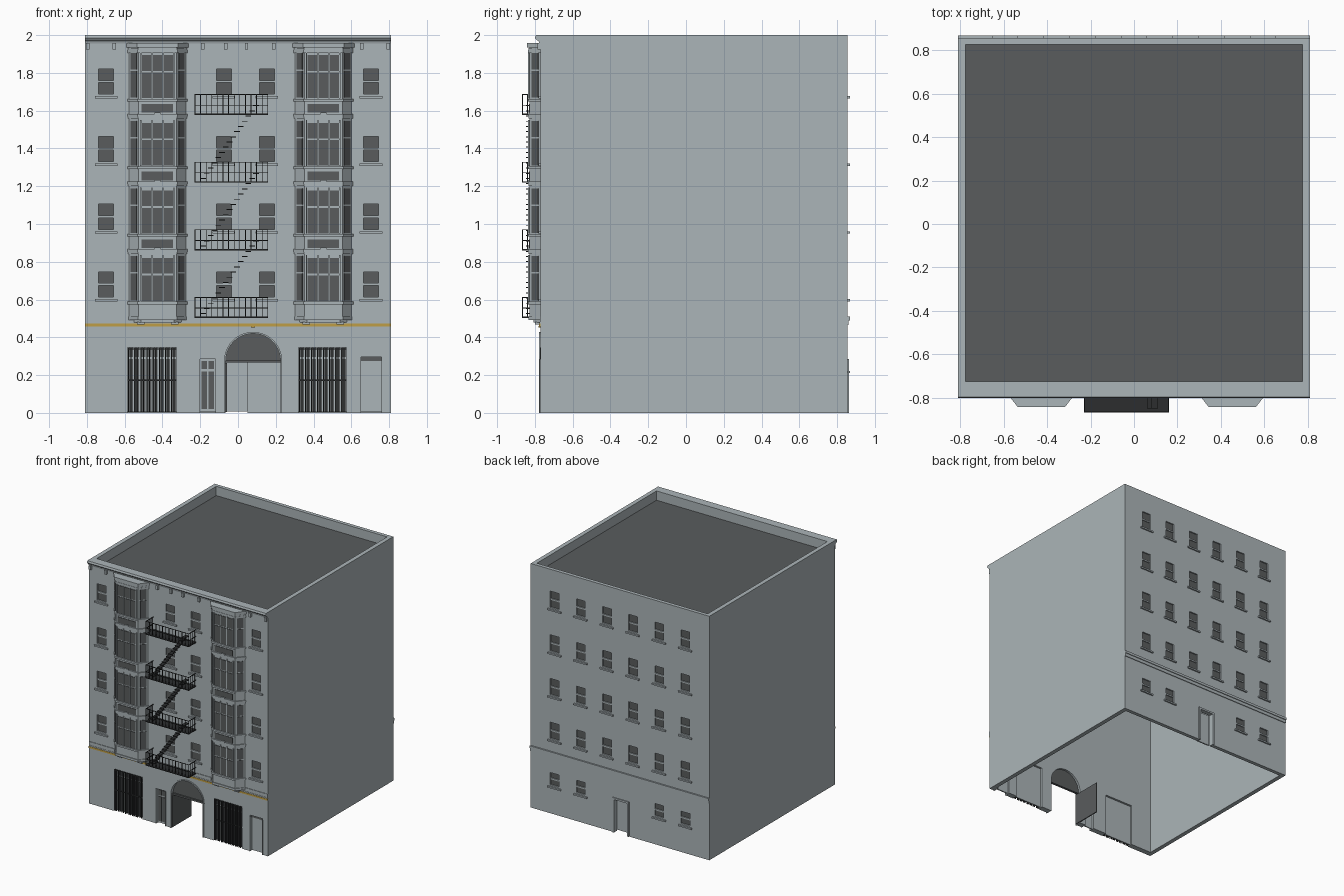
import bpy, bmesh
from math import pi, sin, cos
from mathutils import Vector

cube = bpy.data.objects.get("Cube")
if cube:
    bpy.data.objects.remove(cube)


def material(name, r, g, b):
    m = bpy.data.materials.new(name)
    m.use_nodes = True
    m.diffuse_color = (r, g, b, 1)
    m.node_tree.nodes["Principled BSDF"].inputs["Base Color"].default_value = (r, g, b, 1)
    return m


STONE = material("pale_stone", .41, .46, .48)
DARK = material("dark_grey_glass", .10, .107, .11)
IRON = material("black_iron", .025, .027, .028)
GOLD = material("gold_trim", .52, .34, .06)

FRONT, BACK, STEP = -.77, .855, .358
FLOORS = [.595 + STEP * k for k in range(4)]


class Part:
    """Collects solids into one mesh object."""

    def __init__(self, name, mat):
        self.name, self.mat, self.bm = name, mat, bmesh.new()

    def prism(self, pts, vec):
        a = [self.bm.verts.new(p) for p in pts]
        b = [self.bm.verts.new(Vector(p) + Vector(vec)) for p in pts]
        self.bm.faces.new(a)
        self.bm.faces.new(b[::-1])
        for i in range(len(a)):
            j = (i + 1) % len(a)
            self.bm.faces.new((a[j], a[i], b[i], b[j]))

    def box(self, x0, x1, y0, y1, z0, z1):
        self.prism([(x0, y0, z0), (x1, y0, z0), (x1, y1, z0), (x0, y1, z0)], (0, 0, z1 - z0))

    def slab(self, a, b, u0, u1, z0, z1, out):
        """Plate standing off the wall segment a-b, between fractions u0 and u1."""
        a, b = Vector(a), Vector(b)
        d = b - a
        n = Vector((d.y, -d.x)).normalized() * out
        p, q = a + d * u0, a + d * u1
        self.prism([(*v, z0) for v in (p, q, q + n, p + n)], (0, 0, z1 - z0))

    def done(self):
        bmesh.ops.recalc_face_normals(self.bm, faces=self.bm.faces)
        me = bpy.data.meshes.new(self.name)
        self.bm.to_mesh(me)
        self.bm.free()
        me.materials.append(self.mat)
        ob = bpy.data.objects.new(self.name, me)
        bpy.context.scene.collection.objects.link(ob)
        return ob


def cut(target, part):
    cutter = part.done()
    cutter.hide_render = True
    mod = target.modifiers.new("cut", "BOOLEAN")
    mod.operation, mod.solver, mod.object = "DIFFERENCE", "EXACT", cutter
    bpy.context.view_layer.update()
    ev = target.evaluated_get(bpy.context.evaluated_depsgraph_get())
    me = bpy.data.meshes.new_from_object(ev)
    target.modifiers.clear()
    target.data = me
    bpy.data.objects.remove(cutter)


# Hollow shell with a sunken roof
shell = Part("building_shell", STONE)
shell.box(-.81, .81, FRONT, BACK, 0, 2)
body = shell.done()
hollow = Part("hollow_cutter", STONE)
hollow.box(-.775, .775, -.725, .825, -.1, 1.89)
hollow.box(-.775, .775, -.725, .825, 1.92, 2.1)
cut(body, hollow)
roof = Part("roof_deck", DARK)
roof.box(-.775, .775, -.725, .825, 1.919, 1.924)
roof.done()

holes = Part("opening_cutter", STONE)
panes = Part("window_panes", DARK)
sash = Part("window_sashes", STONE)
sills = Part("window_sills", STONE)


def window(x, z, h, wall, s):
    """Recessed sash window; s is the outward y direction."""
    w = .04
    holes.box(x - w, x + w, wall - s * .014, wall + s * .05, z + .019, z + .019 + h)
    panes.box(x - w, x + w, wall - s * .015, wall - s * .010, z + .019, z + .019 + h)
    m = z + .019 + h / 2
    sash.box(x - w, x + w, wall - s * .011, wall - s * .002, m - .006, m + .006)
    sills.box(x - .06, x + .06, wall - s * .005, wall + s * .012, z - .004, z + .008)


# Street and rear windows
for z in FLOORS:
    for x in (-.698, -.075, .153, .704):
        window(x, z, .133, FRONT, -1)
    for i in range(6):
        window((i - 2.5) * .237, z, .133, BACK, 1)
for x in (-.593, -.356, .356, .593):
    window(x, .215, .1, BACK, 1)

# Ground floor openings
AX, AR, SPRING = .08, .145, .275
arc = [(AX + AR * cos(pi * i / 20), sin(pi * i / 20)) for i in range(21)]
holes.prism([(AX + AR, -.9, -.1)] + [(x, -.9, SPRING + AR * s) for x, s in arc]
            + [(AX - AR, -.9, -.1)], (0, .2, 0))
GATES = ((-.585, -.325), (.32, .575))
for x0, x1 in GATES:
    holes.box(x0, x1, -.9, -.7, -.1, .345)
holes.box(-.2, -.12, -.9, -.7, -.1, .285)
holes.box(.65, .76, -.9, -.7, -.1, .295)
holes.box(-.07, .05, .8, .9, -.1, .27)
cut(body, holes)

# Arched entrance with fanlight, moulding and an open door leaf
fan = Part("arch_fanlight", DARK)
fan.prism([(x, -.748, SPRING + AR * s) for x, s in arc], (0, .006, 0))
fan.box(AX - AR, AX + AR, -.76, -.74, SPRING - .008, SPRING + .006)
fan.done()
leaf = Part("open_door_leaf", DARK)
leaf.box(AX - AR, AX - AR + .008, -.77, -.52, .005, .265)
leaf.done()
ring = Part("arch_moulding", STONE)
for (xa, sa), (xb, sb) in zip(arc, arc[1:]):
    k = 1.06
    ring.prism([(xa, -.778, SPRING + AR * sa), (xb, -.778, SPRING + AR * sb),
                (AX + (xb - AX) * k, -.778, SPRING + AR * sb * k),
                (AX + (xa - AX) * k, -.778, SPRING + AR * sa * k)], (0, .012, 0))
for s in (-1, 1):
    ring.box(AX + s * AR, AX + s * AR * 1.05, -.778, -.766, 0, SPRING)
ring.done()

# Doors
doors = Part("doors", STONE)
doors.box(-.2, -.12, -.752, -.744, .004, .285)
doors.box(.65, .76, -.75, -.74, .004, .275)
doors.box(-.07, .05, .81, .82, .008, .27)
for x0, x1 in ((.645, .65), (.76, .765), (-.205, -.2), (-.12, -.115)):
    doors.box(x0, x1, -.776, -.75, 0, .285)
doors.box(-.085, -.07, BACK - .01, BACK + .008, 0, .28)
doors.box(.05, .065, BACK - .01, BACK + .008, 0, .28)
doors.box(-.085, .065, BACK - .01, BACK + .008, .27, .285)
for x0 in (-.192, -.156):
    for z0, z1 in ((.02, .22), (.232, .275)):
        panes.box(x0, x0 + .028, -.757, -.75, z0, z1)
panes.box(.65, .76, -.757, -.745, .275, .295)

# Barred shop gates
bars = Part("gate_bars", IRON)
for x0, x1 in GATES:
    doors.box(x0, x1, -.75, -.742, .004, .345)
    w = (x1 - x0) / 8
    for i in range(8):
        a = x0 + i * w
        for z0, z1 in ((.006, .285), (.297, .345)):
            panes.box(a + .003, a + w - .003, -.757, -.75, z0, z1)
        for x in (a + .003, a + w / 2):
            bars.box(x, x + .006, -.772, -.764, .004, .345)
    for z in (.17, .335):
        bars.box(x0, x1, -.77, -.762, z, z + .006)
bars.done()
doors.done()

# Bay windows
bay = Part("bay_windows", STONE)
for cx in (-.426, .452):
    def outline(d):
        return [(cx - .15 - d, FRONT + .01), (cx - .15 - d, FRONT), (cx - .1 - d * .6, -.828 - d),
                (cx + .1 + d * .6, -.828 - d), (cx + .15 + d, FRONT), (cx + .15 + d, FRONT + .01)]

    def layer(d, z0, z1):
        bay.prism([(*p, z0) for p in outline(d)], (0, 0, z1 - z0))

    layer(0, .505, 1.94)
    layer(-.02, .478, .495)
    layer(.006, .492, .51)
    layer(.008, 1.905, 1.92)
    layer(.014, 1.935, 1.958)
    for s in (-1, 1):
        bay.box(cx + s * .09 - .02, cx + s * .09 + .02, -.80, FRONT, .468, .48)
    side = outline(0)[1:5]
    for k, z in enumerate(FLOORS):
        layer(.009, z - .02, z - .006)
        layer(.006, z + .247, z + .262)
        a, b = side[1], side[2]
        for i in range(3):
            u = .08 + i * .29
            panes.slab(a, b, u, u + .25, z - .002, z + .133, .004)
            panes.slab(a, b, u, u + .25, z + .142, z + .225, .004)
        for u in (.04, .34, .63, .92):
            bay.slab(a, b, u, u + .03, z - .004, z + .24, .008)
        if k:
            layer(.008, z - .1, z - .086)
            panes.slab(a, b, .08, .91, z - .08, z - .034, .004)
            bay.slab(a, b, .42, .58, z - .088, z - .078, .012)
        for a, b in (side[:2], side[2:]):
            panes.slab(a, b, .2, .82, z, z + .142, .004)
            panes.slab(a, b, .2, .82, z + .15, z + .235, .004)
bay.done()
for p in (panes, sash, sills):
    p.done()

# Cornice with brackets
cornice = Part("cornice", STONE)
profile = [(-.76, 1.955), (-.776, 1.955), (-.78, 1.968), (-.792, 1.975), (-.8, 1.985), (-.795, 2), (-.76, 2)]
cornice.prism([(-.81, y, z) for y, z in profile], (1.62, 0, 0))
for x in (-.795, -.655, -.187, -.065, .045, .19, .655, .795):
    cornice.box(x - .009, x + .009, -.787, FRONT, 1.925, 1.958)
cornice.done()

# String courses
course = Part("string_courses", STONE)
course.box(-.81, .81, -.776, FRONT, .473, .482)
course.box(-.81, .81, -.774, FRONT, .482, .51)
course.box(-.81, .81, BACK, BACK + .012, .49, .51)
course.box(-.81, .81, BACK, BACK + .006, .465, .49)
course.done()
gold = Part("gold_band", GOLD)
gold.box(-.81, .81, -.777, FRONT, .458, .472)
gold.box(AX - .01, AX + .01, -.78, FRONT, .452, .46)
gold.done()

# Fire escape: platforms, railings and stair flights
escape = Part("fire_escape", IRON)
X0, X1, Y0, T = -.23, .16, -.867, .004
for k in range(4):
    z = .503 + STEP * k
    escape.box(X0, X1, Y0, FRONT, z, z + .007)
    for h in (.05, .106):
        escape.box(X0, X1, Y0, Y0 + T, z + h, z + h + T)
        for x in (X0, X1 - T):
            escape.box(x, x + T, Y0, FRONT, z + h, z + h + T)
    for i in range(14):
        x = X0 + (X1 - X0 - T) * i / 13
        escape.box(x, x + T, Y0, Y0 + T, z, z + .108)
    for i in range(1, 4):
        for x in (X0, X1 - T):
            y = Y0 + i * .026
            escape.box(x, x + T, y, y + T, z, z + .108)
    if k < 3:
        for i in range(15):
            x, h = -.2 + i * .02, z + .02 + i * .0275
            escape.box(x, x + .03, -.848, -.795, h, h + .005)
escape.done()
